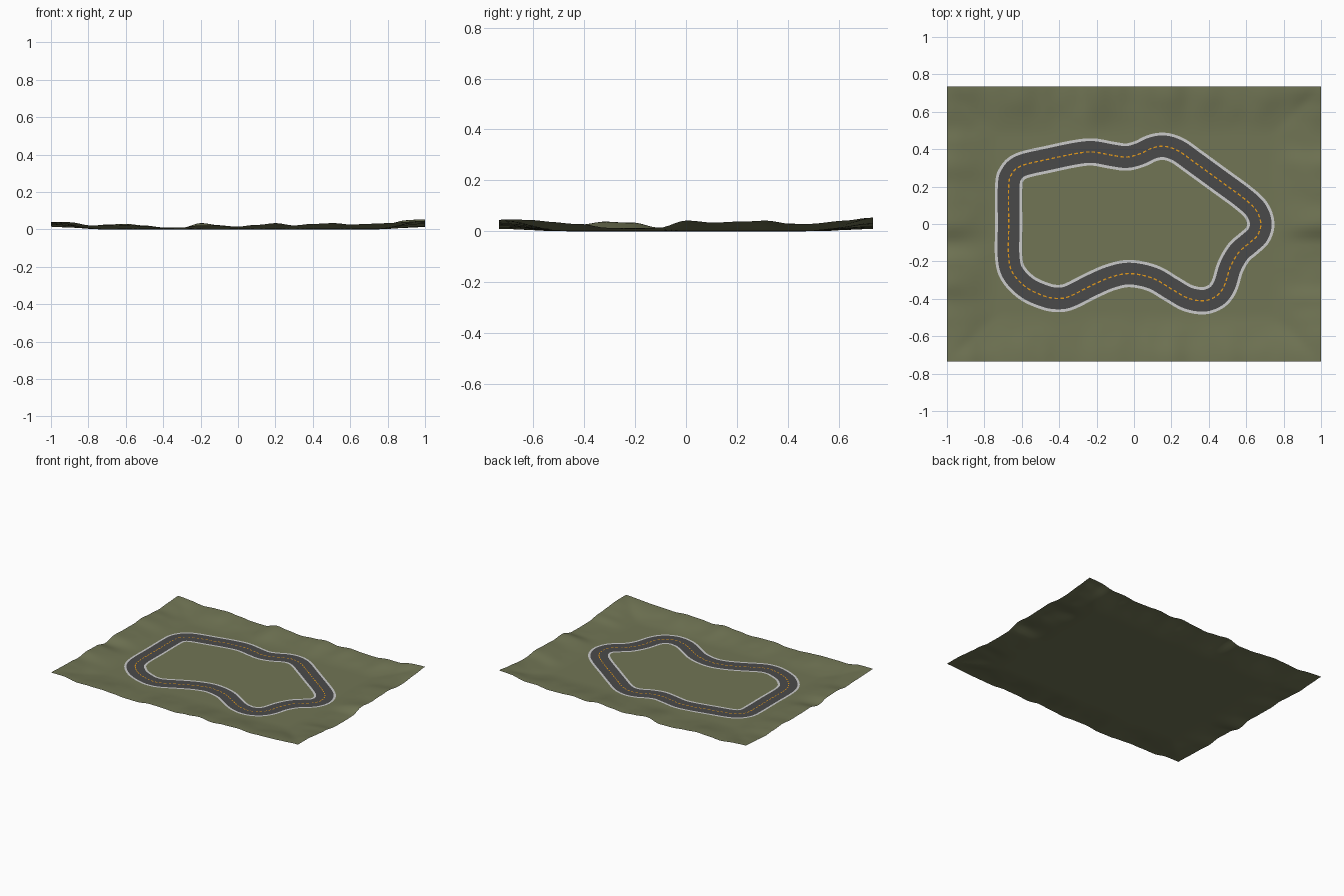
import bpy, math
from mathutils import Vector, noise

if "Cube" in bpy.data.objects:
    bpy.data.objects.remove(bpy.data.objects["Cube"])


def material(name, rgb):
    m = bpy.data.materials.new(name)
    m.diffuse_color = (*rgb, 1)
    m.use_nodes = True
    m.node_tree.nodes["Principled BSDF"].inputs["Base Color"].default_value = m.diffuse_color
    return m


GRASS = material("olive_grass", (0.165, 0.178, 0.090))
ASPHALT = material("dark_asphalt", (0.068, 0.068, 0.068))
EDGE = material("pale_grey_edge", (0.60, 0.60, 0.60))
ORANGE = material("orange_marking", (0.80, 0.33, 0.01))


def add_mesh(name, verts, faces, mat, smooth=False):
    me = bpy.data.meshes.new(name)
    me.from_pydata(verts, [], faces)
    me.materials.append(mat)
    for p in me.polygons:
        p.use_smooth = smooth
    ob = bpy.data.objects.new(name, me)
    bpy.context.collection.objects.link(ob)
    return ob


def sample(profile, t):
    """Smooth interpolation in evenly spaced heights, t from 0 to 1."""
    f = min(max(t, 0), 1) * (len(profile) - 1)
    i = min(int(f), len(profile) - 2)
    u = f - i
    u = u * u * (3 - 2 * u)
    return profile[i] * (1 - u) + profile[i + 1] * u


def ease(a, b, v):
    u = min(max((v - a) / (b - a), 0), 1)
    return u * u * (3 - 2 * u)


# Terrain: flat in the middle, rolling up to bumpy borders
HX, HY, NX, NY = 1.0, 0.735, 90, 66
FRONT = [.036, .036, .018, .022, .022, .018, .010, .008, .022, .020, .015,
         .024, .033, .020, .030, .033, .026, .030, .032, .036, .045]
BACK = [.040, .028, .016, .026, .030, .020, .010, .008, .033, .022, .012,
        .020, .030, .016, .026, .020, .018, .028, .024, .045, .053]
LEFT = [.040, .034, .030, .026, .038, .034, .014, .034, .030, .028, .036, .030, .022, .026, .036]
RIGHT = [.045, .046, .036, .028, .014, .012, .014, .042, .034, .038, .042, .028, .030, .036, .054]


def height(x, y):
    u, v = (x + HX) / (2 * HX), (y + HY) / (2 * HY)
    wx, wy = ease(0.72, 1.0, abs(x)), ease(0.47, HY, abs(y))
    hx = sample(RIGHT if x > 0 else LEFT, v)
    hy = sample(BACK if y > 0 else FRONT, u)
    w = max(wx, wy)
    if w == 0:
        return 0.0
    h = w * (hx * wx + hy * wy) / (wx + wy)
    bump = noise.noise(Vector((x * 9, y * 9, 3.1)))
    return max(0.0, h + 0.007 * bump * w * (1.3 - w))


verts = []
for j in range(NY + 1):
    for i in range(NX + 1):
        x, y = -HX + 2 * HX * i / NX, -HY + 2 * HY * j / NY
        verts.append((x, y, height(x, y)))
R = NX + 1
faces = [(j * R + i, j * R + i + 1, (j + 1) * R + i + 1, (j + 1) * R + i)
         for j in range(NY) for i in range(NX)]
add_mesh("terrain", verts, faces, GRASS, True)

# Track centre line, clockwise seen from above
PATH = [(-.67, -.18), (-.67, 0), (-.67, .20), (-.655, .265), (-.60, .312), (-.45, .348),
        (-.31, .377), (-.22, .385), (-.12, .368), (-.04, .358), (.03, .375), (.10, .407),
        (.165, .415), (.235, .392), (.31, .34), (.45, .238), (.59, .135), (.655, .07),
        (.678, 0), (.66, -.06), (.615, -.103), (.56, -.152), (.515, -.23), (.485, -.325),
        (.45, -.378), (.40, -.405), (.35, -.41), (.28, -.393), (.20, -.347), (.10, -.290),
        (-.02, -.265), (-.12, -.283), (-.22, -.325), (-.34, -.385), (-.40, -.398),
        (-.47, -.388), (-.57, -.343), (-.645, -.267)]


def spline(points, steps=16):
    """Closed Catmull-Rom curve through the points."""
    p = [Vector(q) for q in points]
    n, out = len(p), []
    for i in range(n):
        a, b, c, d = p[i - 1], p[i], p[(i + 1) % n], p[(i + 2) % n]
        for s in range(steps):
            t = s / steps
            out.append(0.5 * (2 * b + (c - a) * t + (2 * a - 5 * b + 4 * c - d) * t * t
                              + (3 * b - a - 3 * c + d) * t ** 3))
    return out


def resample(line, count):
    """Evenly spaced points along a closed line."""
    n = len(line)
    seg = [(line[(i + 1) % n] - line[i]).length for i in range(n)]
    total, i, acc, out = sum(seg), 0, 0.0, []
    for k in range(count):
        d = total * k / count
        while i < n - 1 and acc + seg[i] < d:
            acc += seg[i]
            i += 1
        out.append(line[i].lerp(line[(i + 1) % n], (d - acc) / seg[i]))
    return out


DASHES = 120
N = DASHES * 5
LINE = resample(spline(PATH), N)
NORMALS = []
for i in range(N):
    t = (LINE[(i + 1) % N] - LINE[i - 1]).normalized()
    NORMALS.append(Vector((-t.y, t.x)))


def ribbon(name, right, left, z, mat, keep=lambda i: True):
    """Flat band between two offsets from the centre line."""
    vs = []
    for p, n in zip(LINE, NORMALS):
        vs += [(*(p + n * right), z), (*(p + n * left), z)]
    fs = [(2 * i, 2 * ((i + 1) % N), 2 * ((i + 1) % N) + 1, 2 * i + 1)
          for i in range(N) if keep(i)]
    return add_mesh(name, vs, fs, mat)


# Road surface, edge lines and dashed centre marking
ribbon("road_surface", -0.059, 0.059, 0.002, ASPHALT)
ribbon("inner_edge_line", -0.073, -0.058, 0.003, EDGE)
ribbon("outer_edge_line", 0.058, 0.073, 0.003, EDGE)
ribbon("centre_dashes", -0.0035, 0.0035, 0.0035, ORANGE, lambda i: i % 5 < 3)
